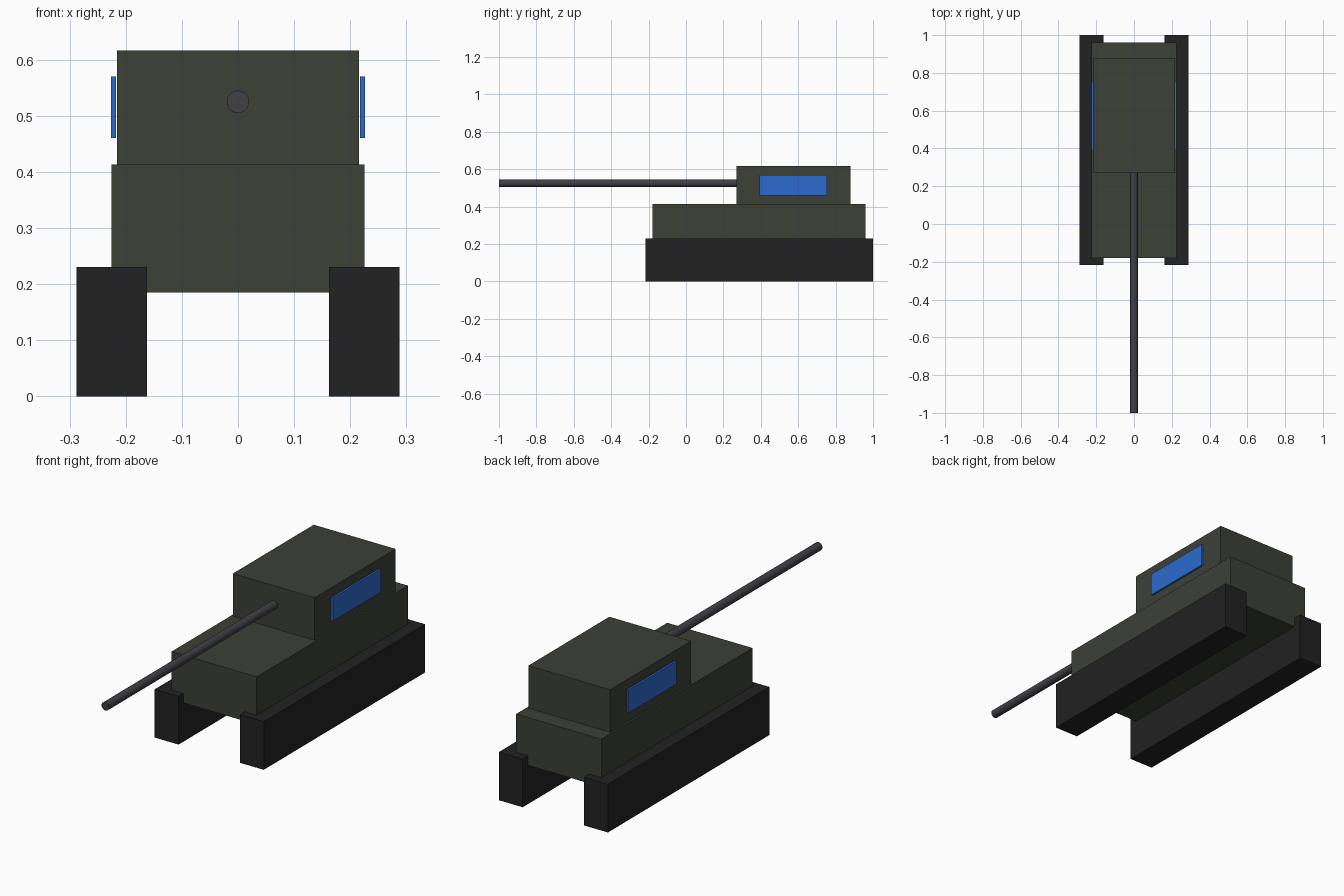
import bpy
import math

default = bpy.data.objects.get("Cube")
if default:
    bpy.data.objects.remove(default, do_unlink=True)


def material(name, r, g, b):
    mat = bpy.data.materials.new(name)
    mat.use_nodes = True
    mat.diffuse_color = (r, g, b, 1)
    bsdf = next(n for n in mat.node_tree.nodes if n.type == 'BSDF_PRINCIPLED')
    bsdf.inputs["Base Color"].default_value = (r, g, b, 1)
    return mat


def box(name, mat, x, y, z):
    """Box spanning the given (low, high) range on each axis."""
    spans = (x, y, z)
    bpy.ops.mesh.primitive_cube_add(size=1, location=[(a + b) / 2 for a, b in spans])
    obj = bpy.context.object
    obj.name = name
    obj.scale = [b - a for a, b in spans]
    bpy.ops.object.transform_apply(location=False, rotation=False, scale=True)
    obj.data.materials.append(mat)
    return obj


olive = material("dark olive", 0.045, 0.052, 0.037)
black = material("track black", 0.016, 0.016, 0.016)
blue = material("panel blue", 0.026, 0.145, 0.62)
steel = material("gun steel", 0.052, 0.051, 0.061)

# Hull and turret
box("hull", olive, (-0.225, 0.225), (-0.18, 0.96), (0.185, 0.413))
box("turret", olive, (-0.216, 0.216), (0.27, 0.88), (0.413, 0.616))

# Tracks and side panels, one per side
for side, s in (("left", 1), ("right", -1)):
    box(side + "_track", black, sorted((s * 0.162, s * 0.288)), (-0.217, 1), (0, 0.23))
    box(side + "_panel", blue, sorted((s * 0.217, s * 0.226)), (0.393, 0.755), (0.46, 0.57))

# Gun barrel, seated in the turret front
front, back = -1, 0.28
bpy.ops.mesh.primitive_cylinder_add(vertices=32, radius=0.02, depth=back - front,
                                    location=(0, (front + back) / 2, 0.525),
                                    rotation=(math.pi / 2, 0, 0))
barrel = bpy.context.object
barrel.name = "gun_barrel"
barrel.data.materials.append(steel)
bpy.ops.object.shade_smooth_by_angle(angle=math.radians(30))
